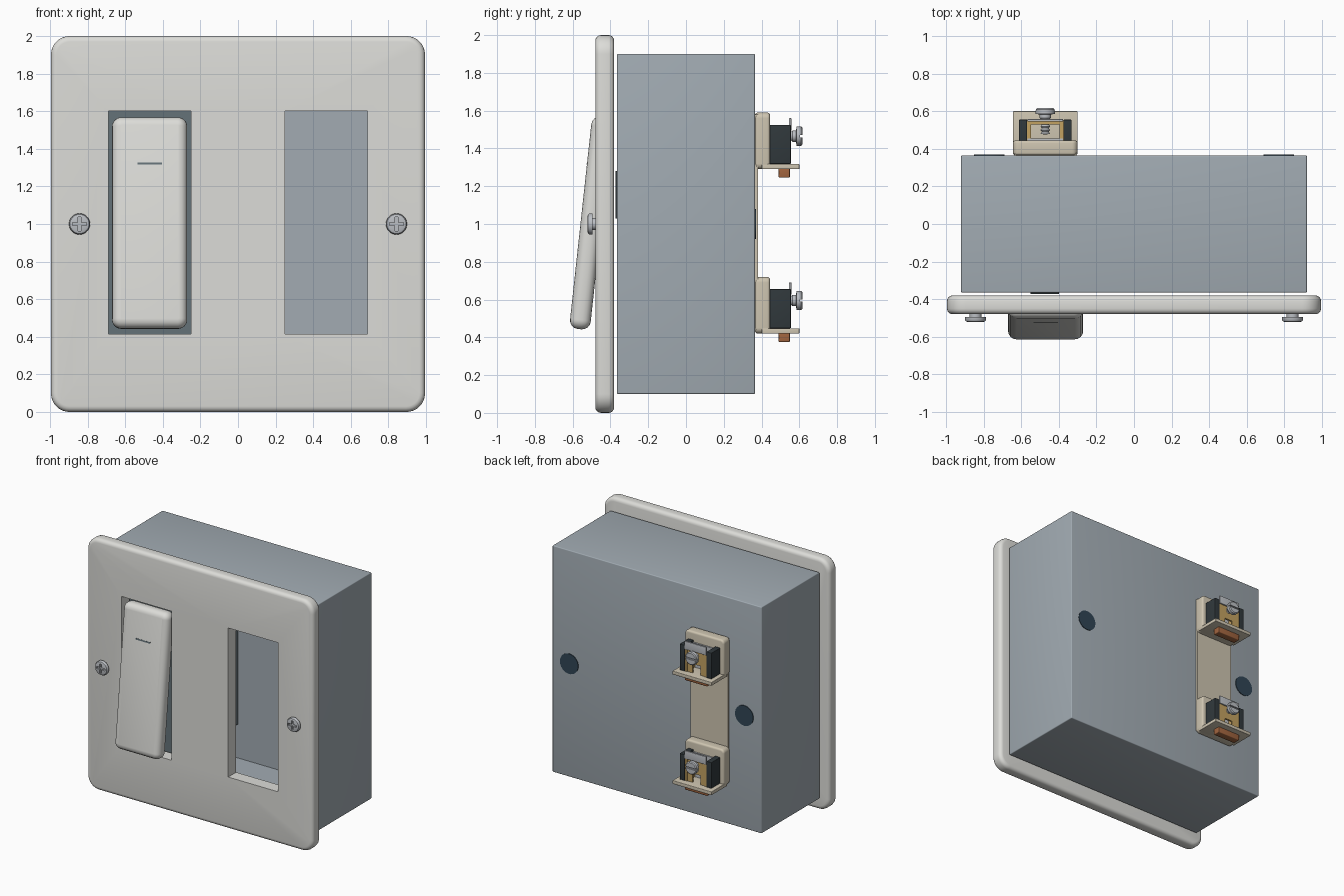
import bpy, bmesh, math
from mathutils import Vector

if "Cube" in bpy.data.objects:
    bpy.data.objects.remove(bpy.data.objects["Cube"])


def material(name, r, g, b):
    m = bpy.data.materials.new(name)
    m.diffuse_color = (r, g, b, 1)
    m.use_nodes = True
    m.node_tree.nodes["Principled BSDF"].inputs["Base Color"].default_value = m.diffuse_color
    return m


WHITE = material("white_plastic", 0.72, 0.72, 0.69)
GREY = material("box_grey", 0.36, 0.41, 0.45)
DARK = material("module_grey", 0.13, 0.17, 0.19)
BLACK = material("black_plastic", 0.03, 0.04, 0.045)
HOLE = material("hole_dark", 0.03, 0.06, 0.09)
CREAM = material("cream_plastic", 0.62, 0.56, 0.44)
BRASS = material("brass", 0.55, 0.36, 0.12)
COPPER = material("copper", 0.36, 0.13, 0.05)
STEEL = material("steel", 0.50, 0.52, 0.55)


def finish(bm, name, mat):
    bmesh.ops.recalc_face_normals(bm, faces=bm.faces)
    me = bpy.data.meshes.new(name)
    bm.to_mesh(me)
    bm.free()
    ob = bpy.data.objects.new(name, me)
    bpy.context.collection.objects.link(ob)
    if mat:
        me.materials.append(mat)
    smooth(ob)
    return ob


def smooth(ob):
    bpy.ops.object.select_all(action='DESELECT')
    bpy.context.view_layer.objects.active = ob
    ob.select_set(True)
    bpy.ops.object.shade_smooth_by_angle(angle=math.radians(35))


def box(name, x, y, z, mat=None, corner=0, edge=0):
    """Box from (min, max) ranges; corner rounds the outline seen from the front, edge rounds the rest."""
    bm = bmesh.new()
    bmesh.ops.create_cube(bm, size=1)
    size = Vector((x[1] - x[0], y[1] - y[0], z[1] - z[0]))
    mid = Vector((sum(x), sum(y), sum(z))) / 2
    for v in bm.verts:
        v.co = Vector(a * b for a, b in zip(v.co, size)) + mid
    if corner:
        along_y = [e for e in bm.edges if abs(e.verts[0].co.y - e.verts[1].co.y) > 1e-4]
        bmesh.ops.bevel(bm, geom=along_y, offset=corner, segments=8, profile=0.5, affect='EDGES')
    if edge:
        rim = [e for e in bm.edges
               if not corner or abs(e.verts[0].co.y - e.verts[1].co.y) < 1e-4]
        bmesh.ops.bevel(bm, geom=rim, offset=edge, segments=4, profile=0.5, affect='EDGES')
    return finish(bm, name, mat)


def lathe(name, profile, x, z, mat, n=32):
    """Turns (radius, y) points around an axis parallel to y."""
    bm = bmesh.new()
    vs = [bm.verts.new((x + r, y, z)) for r, y in profile]
    es = [bm.edges.new(p) for p in zip(vs, vs[1:])]
    bmesh.ops.spin(bm, geom=vs + es, cent=(x, 0, z), axis=(0, 1, 0), angle=math.tau, steps=n)
    bmesh.ops.remove_doubles(bm, verts=bm.verts, dist=1e-4)
    return finish(bm, name, mat)


def cut(ob, *ranges):
    for r in ranges:
        tool = box("cutter", *r)
        tool.hide_render = True
        mod = ob.modifiers.new("cut", 'BOOLEAN')
        mod.operation, mod.solver, mod.object = 'DIFFERENCE', 'EXACT', tool
        bpy.context.view_layer.objects.active = ob
        bpy.ops.object.modifier_apply(modifier=mod.name)
        bpy.data.objects.remove(tool)
    smooth(ob)


# Front plate with two openings
plate = box("face_plate", (-0.995, 0.995), (-0.48, -0.38), (0, 2), WHITE, 0.1, 0.03)
cut(plate, *[((x, x + 0.44), (-0.6, -0.3), (0.415, 1.6)) for x in (-0.69, 0.25)])

# Hollow wall box, open towards the plate
back_box = box("back_box", (-0.92, 0.92), (-0.365, 0.365), (0.1, 1.9), GREY, 0, 0.007)
cut(back_box, ((-0.9, 0.9), (-0.5, 0.345), (0.12, 1.88)))

# Switch module behind the left opening, with the rocker pivot
box("switch_module", (-0.71, -0.24), (-0.36, 0.35), (0.39, 1.62), DARK)
box("rocker_pivot", (-0.55, -0.40), (-0.372, -0.35), (1.03, 1.28), BLACK)

# Tilted rocker with its indicator line
parts = [box("rocker", (-0.2, 0.2), (-0.055, 0.055), (-0.565, 0.565), WHITE, 0.05, 0.045),
         box("rocker_mark", (-0.065, 0.065), (-0.0565, -0.04), (0.307, 0.319), DARK)]
for p in parts:
    p.location = (-0.47, -0.503, 1.005)
    p.rotation_euler.x = math.radians(-6.2)
    # the lower end leans out towards the front
    if (p.rotation_euler.to_matrix() @ Vector((0, 0, -1))).y > 0:
        p.rotation_euler.x *= -1

# Plate screws with cross recess, and mounting holes at the back
for side, sx in (("left", -1), ("right", 1)):
    x = sx * 0.843
    s = lathe("plate_screw_" + side,
              [(0, -0.522), (0.040, -0.522), (0.051, -0.518), (0.056, -0.510), (0.056, -0.496),
               (0.032, -0.496), (0.032, -0.40), (0, -0.40)], x, 1.0, STEEL)
    cut(s, ((x - 0.037, x + 0.037), (-0.6, -0.507), (0.992, 1.008)),
        ((x - 0.008, x + 0.008), (-0.6, -0.507), (0.963, 1.037)))
    lathe("mounting_hole_" + side, [(0, 0.37), (0.08, 0.37), (0.08, 0.355), (0, 0.355)],
          sx * 0.77, 1.0, HOLE)

# Cream strip joining the terminals
box("terminal_strip", (-0.635, -0.305), (0.35, 0.38), (0.44, 1.58), CREAM)

# Two wire terminals
CX = -0.472
for name, z in (("lower", 0.42), ("upper", 1.29)):
    def part(label, hx, y, dz, mat, corner=0, edge=0, dx=0):
        return box(f"{name}_{label}", (CX + dx - hx, CX + dx + hx), y,
                   (z + dz[0], z + dz[1]), mat, corner, edge)

    part("terminal_base", 0.172, (0.365, 0.445), (0, 0.30), CREAM, 0.03, 0.015)
    part("terminal_ledge", 0.172, (0.40, 0.60), (0, 0.028), CREAM, 0, 0.004)
    part("copper_tab", 0.10, (0.49, 0.55), (-0.045, 0.01), COPPER, 0, 0.006)
    part("clamp_back", 0.095, (0.44, 0.455), (0.028, 0.22), STEEL)
    for side, sx in (("left", -1), ("right", 1)):
        part("black_wall_" + side, 0.022, (0.44, 0.555), (0.028, 0.235), BLACK, 0, 0.004, sx * 0.118)
        part("brass_cheek_" + side, 0.01, (0.44, 0.55), (0.028, 0.215), BRASS, 0, 0, sx * 0.086)
    # brass front lug with a wire gap, and the tag above it
    lug = part("brass_lug", 0.08, (0.53, 0.545), (0.028, 0.215), BRASS)
    cut(lug, ((CX - 0.035, CX + 0.035), (0.5, 0.6), (z, z + 0.10)))
    part("tag", 0.095, (0.545, 0.558), (0.205, 0.27), STEEL, 0, 0.003)

    # threaded clamp screw with slot
    sz = z + 0.175
    thread = [(0.026 if i % 2 else 0.018, 0.57 - 0.01 * i) for i in range(1, 10)]
    s = lathe(name + "_clamp_screw",
              [(0, 0.616), (0.044, 0.616), (0.051, 0.610), (0.051, 0.586), (0.03, 0.582),
               (0.03, 0.565)] + thread + [(0, 0.475)], CX, sz, STEEL, 28)
    cut(s, ((CX - 0.07, CX + 0.07), (0.604, 0.7), (sz - 0.006, sz + 0.006)))
